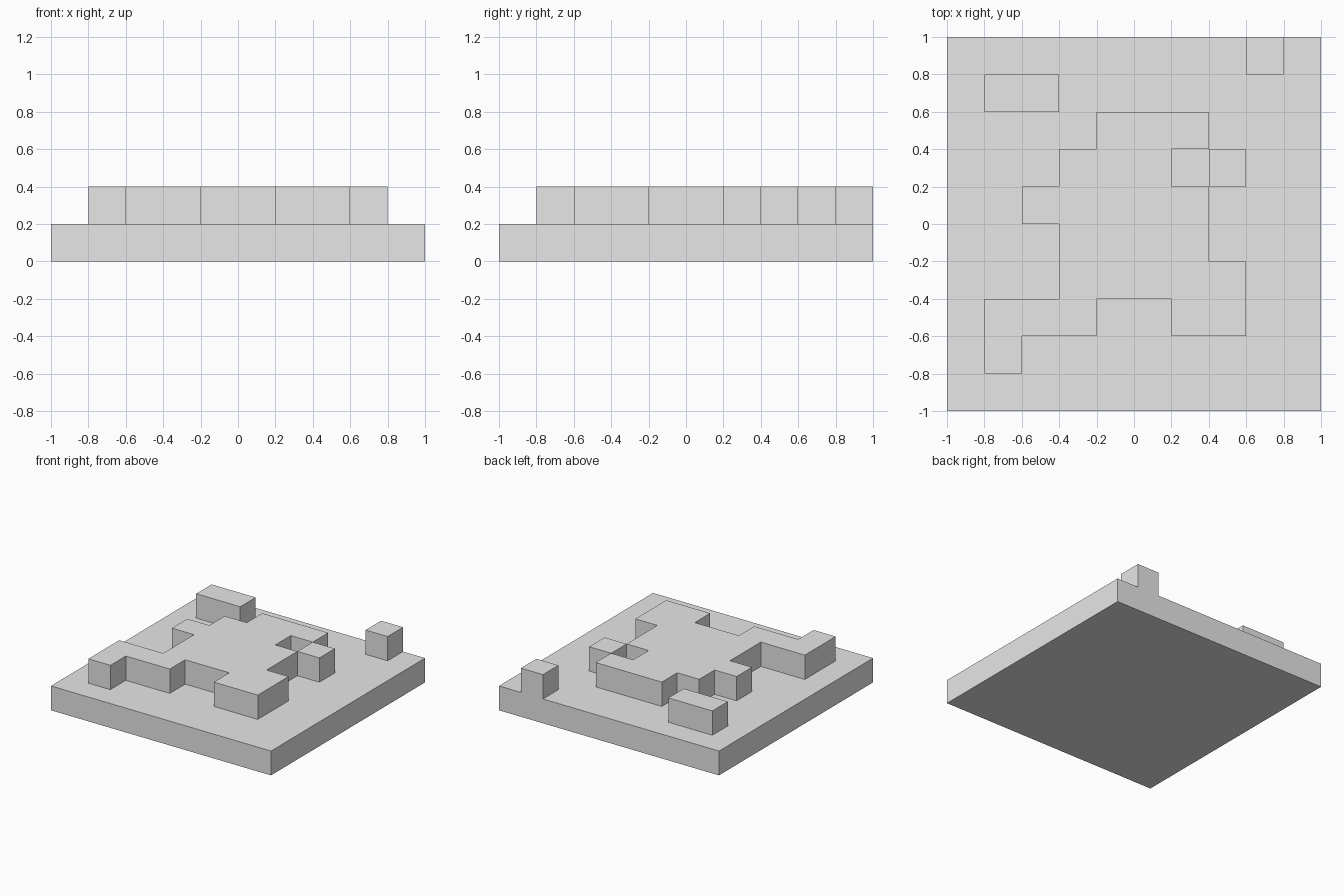
import bpy
import bmesh

cube = bpy.data.objects.get("Cube")
if cube:
    bpy.data.objects.remove(cube, do_unlink=True)

CELL = 0.2

# Raised cells, rows from back to front, columns from left edge of the plan
PLAN = [
    "........#.",
    ".##.......",
    "....###...",
    "...###.#..",
    "..#####...",
    "...####...",
    "...#####..",
    ".###..##..",
    ".#........",
    "..........",
]
SIZE = len(PLAN)


def raise_faces(bm, faces):
    """Extrude a face region up by one cell and drop the covered faces."""
    out = bmesh.ops.extrude_face_region(bm, geom=faces)["geom"]
    verts = [g for g in out if isinstance(g, bmesh.types.BMVert)]
    bmesh.ops.translate(bm, verts=verts, vec=(0, 0, CELL))
    return [g for g in out if isinstance(g, bmesh.types.BMFace)]


def is_raised(face):
    c = face.calc_center_median()
    col = int((c.x + 1) / CELL)
    row = int((1 - c.y) / CELL)
    return PLAN[row][col] == "#"


# Plain grey for the whole piece
grey = bpy.data.materials.new("light_grey")
grey.use_nodes = True
colour = (0.8, 0.8, 0.8, 1)
grey.diffuse_color = colour
grey.node_tree.nodes["Principled BSDF"].inputs["Base Color"].default_value = colour

# Square slab on a grid
bm = bmesh.new()
bmesh.ops.create_grid(bm, x_segments=SIZE, y_segments=SIZE, size=1)
top = raise_faces(bm, bm.faces[:])

# Blocks rising from the slab
covered = [f for f in top if is_raised(f)]
raise_faces(bm, covered)
leftover = [f for f in covered if f.is_valid]
if leftover:
    bmesh.ops.delete(bm, geom=leftover, context="FACES_ONLY")

bmesh.ops.recalc_face_normals(bm, faces=bm.faces[:])
mesh = bpy.data.meshes.new("terrain_tile")
bm.to_mesh(mesh)
bm.free()
mesh.materials.append(grey)
tile = bpy.data.objects.new("terrain_tile", mesh)
bpy.context.collection.objects.link(tile)
